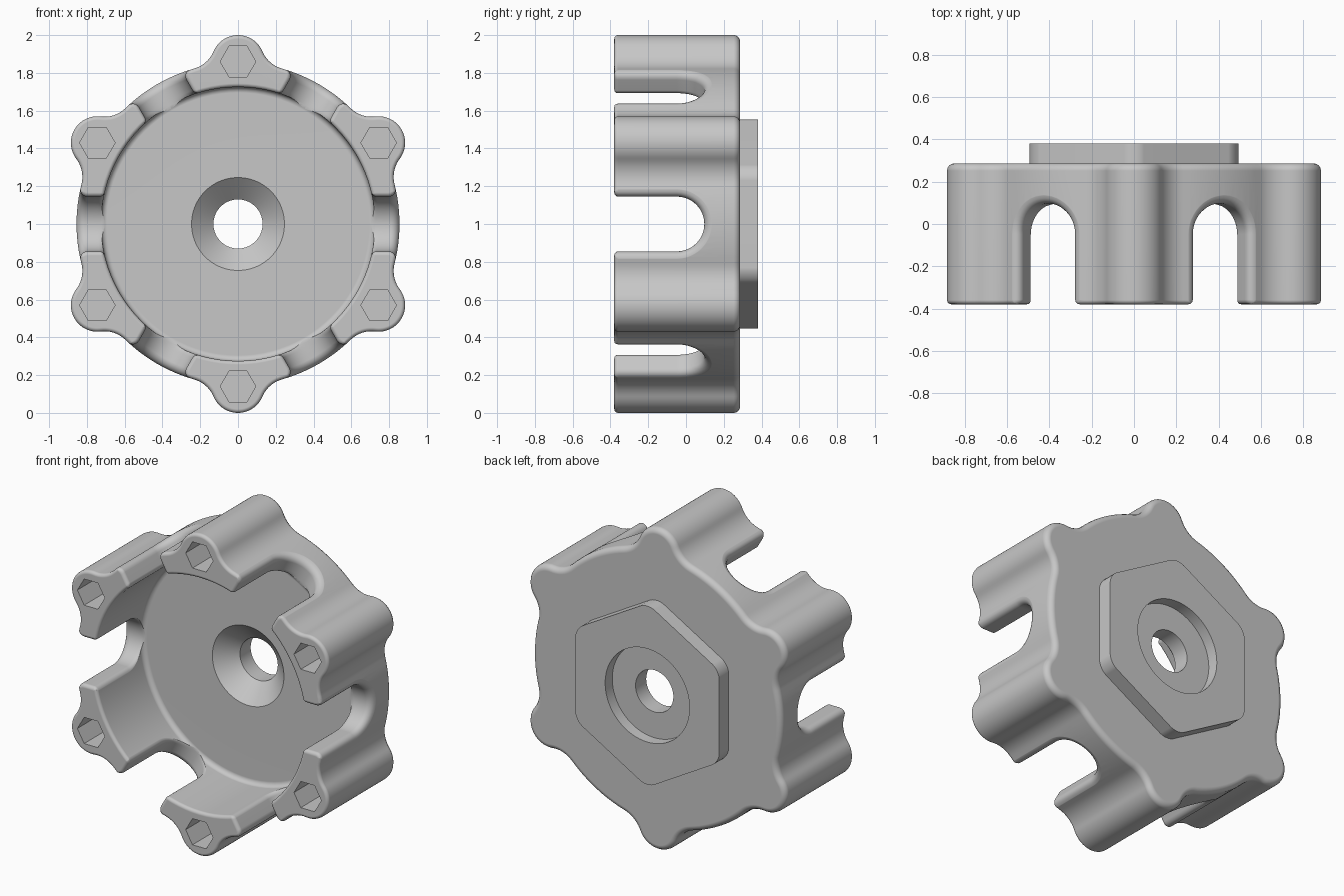
import bpy, bmesh
from math import sin, cos, pi, radians, sqrt, acos, atan2

cube = bpy.data.objects.get("Cube")
if cube:
    bpy.data.objects.remove(cube, do_unlink=True)

# Main sizes; the wheel axis runs along y at z = 1
FRONT, BACK, PLATE_BACK = -0.38, 0.287, 0.38
RIM, CAVITY, FLOOR = 0.855, 0.725, 0.1
LOBE_AT, LOBE_R, BLEND = 0.86, 0.14, 0.16
RECESS = 0.31

grey = bpy.data.materials.new("plain_grey")
grey.use_nodes = True
grey.diffuse_color = (0.57, 0.57, 0.57, 1)
grey.node_tree.nodes["Principled BSDF"].inputs["Base Color"].default_value = (0.57, 0.57, 0.57, 1)


def arc(cx, cy, r, a, b, n):
    """n + 1 points on an arc from angle a to b."""
    return [(cx + r * cos(a + (b - a) * i / n), cy + r * sin(a + (b - a) * i / n))
            for i in range(n + 1)]


def turn(p, a):
    return (p[0] * cos(a) - p[1] * sin(a), p[0] * sin(a) + p[1] * cos(a))


def loft(name, rings, angle=0.0):
    """Solid through closed rings of (u, y, v) points, turned about the axis."""
    bm = bmesh.new()
    loops = []
    for ring in rings:
        loop = []
        for u, y, v in ring:
            x, z = turn((u, v), angle)
            loop.append(bm.verts.new((x, y, 1 + z)))
        loops.append(loop)
    n = len(loops[0])
    for a, b in zip(loops, loops[1:]):
        for i in range(n):
            j = (i + 1) % n
            bm.faces.new((a[i], a[j], b[j], b[i]))
    bm.faces.new(loops[0])
    bm.faces.new(loops[-1])
    bmesh.ops.recalc_face_normals(bm, faces=bm.faces)
    mesh = bpy.data.meshes.new(name)
    bm.to_mesh(mesh)
    bm.free()
    mesh.materials.append(grey)
    ob = bpy.data.objects.new(name, mesh)
    bpy.context.collection.objects.link(ob)
    return ob


def lathe(name, profile, n=96):
    return loft(name, [[(x, y, z) for x, z in arc(0, 0, r, 0, 2 * pi * (n - 1) / n, n - 1)]
                       for r, y in profile])


def prism(name, outline, y0, y1):
    return loft(name, [[(u, y, v) for u, v in outline] for y in (y0, y1)])


def bevel_edges(ob, pick, size, segments):
    bm = bmesh.new()
    bm.from_mesh(ob.data)
    bmesh.ops.bevel(bm, geom=[e for e in bm.edges if pick(e)], offset=size,
                    segments=segments, profile=0.5, affect='EDGES')
    bm.to_mesh(ob.data)
    bm.free()


def activate(ob):
    bpy.ops.object.select_all(action='DESELECT')
    ob.select_set(True)
    bpy.context.view_layer.objects.active = ob


def cut(ob, cutter):
    cutter.hide_render = True
    mod = ob.modifiers.new("cut", 'BOOLEAN')
    mod.operation, mod.solver, mod.object = 'DIFFERENCE', 'EXACT', cutter
    activate(ob)
    bpy.ops.object.modifier_apply(modifier=mod.name)
    bpy.data.objects.remove(cutter, do_unlink=True)


def finish(ob):
    activate(ob)
    bpy.ops.object.shade_smooth_by_angle(angle=radians(32))
    mod = ob.modifiers.new("even_normals", 'WEIGHTED_NORMAL')
    mod.keep_sharp = True


# Rim outline: six round lobes blended into a circle
far = RIM + BLEND
spread = acos((LOBE_AT**2 + far**2 - (LOBE_R + BLEND)**2) / (2 * LOBE_AT * far))
fx, fy = far * cos(spread), far * sin(spread)
side = atan2(fy, fx - LOBE_AT)
sector = (arc(fx, -fy, BLEND, pi - spread, pi - side, 10)
          + arc(LOBE_AT, 0, LOBE_R, -side, side, 24)[1:-1]
          + arc(fx, fy, BLEND, pi + side, pi + spread, 10)
          + arc(0, 0, RIM, spread, pi / 3 - spread, 12)[1:-1])
outline = [turn(p, pi / 6 + k * pi / 3) for k in range(6) for p in sector]

# Handwheel body with rounded front and back edges
body = prism("wheel_body", outline, FRONT, BACK)
for y, size in ((FRONT, 0.02), (BACK, 0.035)):
    bevel_edges(body, lambda e: all(abs(v.co.y - y) < 1e-4 for v in e.verts), size, 4)

# Round cavity, countersink and through hole
lip, fillet = 0.02, 0.03
profile = [(CAVITY + lip, -0.5)]
profile += arc(CAVITY + lip, FRONT + lip, lip, -pi / 2, -pi, 4)
profile += arc(CAVITY - fillet, FLOOR - fillet, fillet, 0, pi / 2, 5)
profile += [(0.246, FLOOR), (0.13, 0.205), (0.13, 0.5)]
cut(body, lathe("cavity_cutter", profile))

# Round recess in the back
cut(body, lathe("recess_cutter", [(0.29, RECESS), (0.29, 0.5)]))


# Six arched notches between the lobes, flared at their edges;
# drop lowers the arch so that the inner flare stays off the cavity floor
def arch(radius, grow, drop=0.0):
    w, f = 0.145 + grow, 0.022
    half = [(w + f, -0.5)] + arc(w + f, FRONT + f, f, -pi / 2, -pi, 4)
    pts = half + arc(0, -0.048 - drop, w, 0, pi, 24) + [(-v, y) for v, y in reversed(half)]
    return [(sqrt(radius**2 - v * v), y, v) for v, y in pts]


inner, outer = 0.022, 0.045
steps = [radians(a) for a in (0, 16, 32, 48, 64, 80)]
sections = [arch(0.6, 0.026, 0.026), arch(CAVITY - 0.001, 0.026, 0.026)]
for t in reversed(steps):
    grow = inner * (1 - cos(t))
    sections.append(arch(CAVITY + inner * (1 - sin(t)), grow, grow))
for t in steps:
    sections.append(arch(RIM - outer * (1 - sin(t)), outer * (1 - cos(t))))
sections += [arch(RIM + 0.001, 0.047), arch(0.96, 0.047)]
for k in range(6):
    cut(body, loft("notch_cutter", sections, k * pi / 3))

# Hexagonal sockets in the lobe fronts
hexagon = [turn((1, 0), k * pi / 3) for k in range(6)]
for k in range(6):
    cx, cy = turn((LOBE_AT, 0), pi / 6 + k * pi / 3)
    pts = [(cx + 0.094 * u, cy + 0.094 * v) for u, v in hexagon]
    cut(body, prism("socket_cutter", pts, -0.5, 0.05))
finish(body)

# Hexagonal boss on the back with softened corners, open for the hole and recess
boss = prism("back_hex_boss", [turn((0.571 * u, 0.571 * v), pi / 6) for u, v in hexagon],
             BACK - 0.01, PLATE_BACK)
bevel_edges(boss, lambda e: abs(e.verts[0].co.y - e.verts[1].co.y) > 0.05, 0.055, 5)
cut(boss, lathe("hole_cutter", [(0.13, 0.1), (0.13, RECESS), (0.29, RECESS), (0.29, 0.5)]))
finish(boss)
